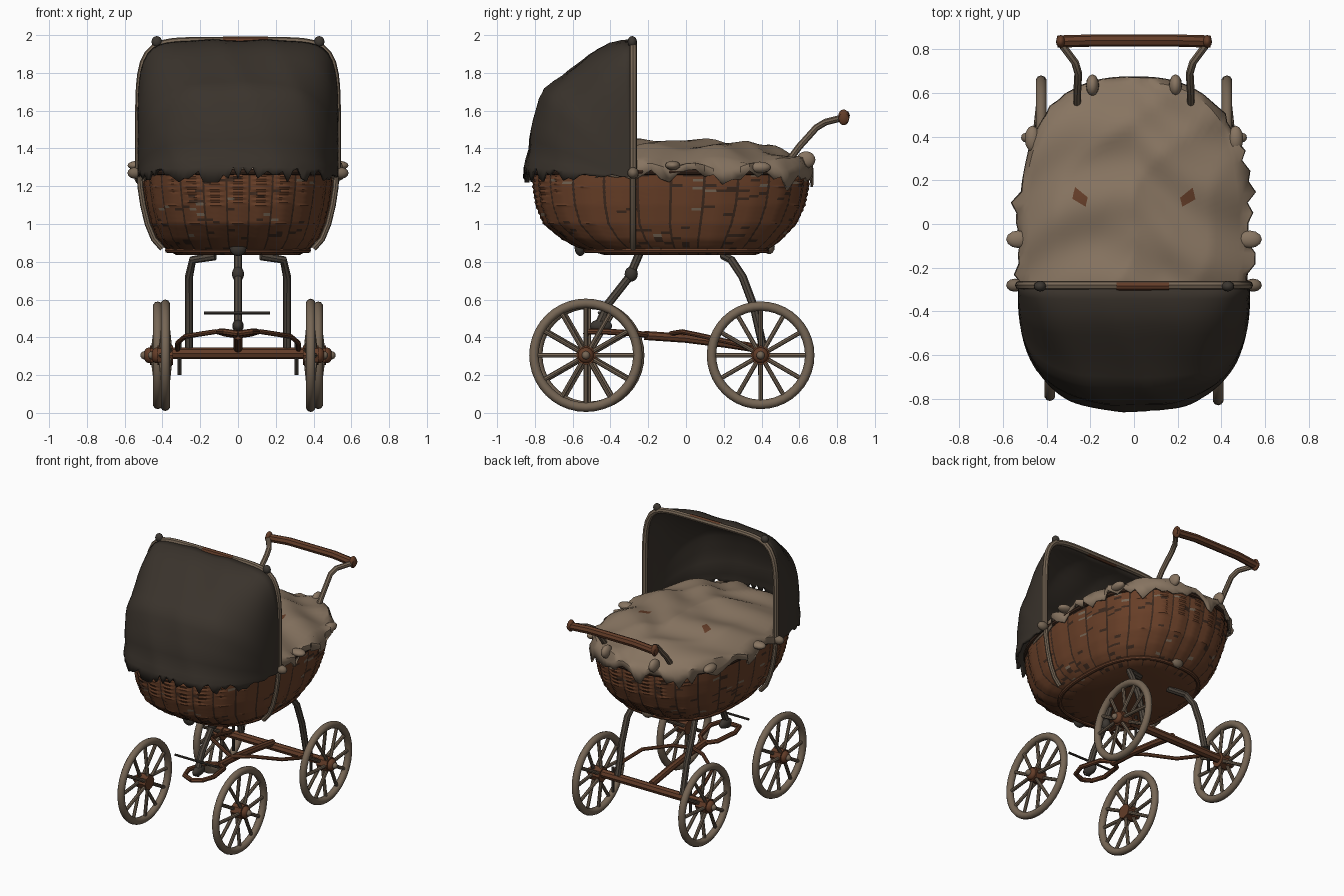
import bpy, bmesh, random
from math import sin, cos, pi, radians
from mathutils import Vector

random.seed(4)
cube = bpy.data.objects.get("Cube")
if cube:
    bpy.data.objects.remove(cube)


def material(name, r, g, b):
    m = bpy.data.materials.new(name)
    m.use_nodes = True
    m.diffuse_color = (r, g, b, 1)
    bsdf = m.node_tree.nodes["Principled BSDF"]
    bsdf.inputs["Base Color"].default_value = (r, g, b, 1)
    bsdf.inputs["Roughness"].default_value = 0.9
    return m


WICKER = material("brown wicker", .14, .05, .021)
GAP = material("dark wicker gap", .045, .022, .013)
HOOD = material("charcoal cloth", .042, .033, .025)
CLOTH = material("beige cloth", .245, .177, .12)
RUST = material("rust", .125, .046, .021)
METAL = material("worn taupe paint", .18, .132, .09)
GRIME = material("grimy paint", .08, .065, .05)
IRON = material("dark iron", .045, .038, .031)


def lerp(keys, x):
    """Interpolate rows of (position, values...) at x."""
    for a, b in zip(keys, keys[1:]):
        if x <= b[0]:
            break
    t = (x - a[0]) / (b[0] - a[0])
    return [p + (q - p) * t for p, q in zip(a[1:], b[1:])]


def finish(ob, mats, angle=40):
    for m in mats:
        ob.data.materials.append(m)
    bpy.ops.object.select_all(action='DESELECT')
    ob.select_set(True)
    bpy.context.view_layer.objects.active = ob
    if ob.type == 'CURVE':
        bpy.ops.object.convert(target='MESH')
    bpy.ops.object.shade_smooth_by_angle(angle=radians(angle))
    return ob


def skin(name, rows, mats, closed=True, rule=None, cap=False, thick=0):
    """Loft a surface through rows of points."""
    bm = bmesh.new()
    grid = [[bm.verts.new(p) for p in row] for row in rows]
    n = len(rows[0])
    for i in range(len(rows) - 1):
        for j in range(n if closed else n - 1):
            k = (j + 1) % n
            f = bm.faces.new((grid[i][j], grid[i][k], grid[i + 1][k], grid[i + 1][j]))
            if rule:
                f.material_index = rule(i, j, f.calc_center_median())
    if cap:
        bm.faces.new(grid[-1])
    bmesh.ops.remove_doubles(bm, verts=bm.verts, dist=.0005)
    bmesh.ops.recalc_face_normals(bm, faces=bm.faces)
    me = bpy.data.meshes.new(name)
    bm.to_mesh(me)
    bm.free()
    ob = bpy.data.objects.new(name, me)
    bpy.context.collection.objects.link(ob)
    if thick:
        mod = ob.modifiers.new("thickness", 'SOLIDIFY')
        mod.thickness = thick
        mod.offset = 0
    return finish(ob, mats)


def tube(name, paths, radius, mat, cyclic=False):
    cu = bpy.data.curves.new(name, 'CURVE')
    cu.dimensions = '3D'
    cu.bevel_depth = radius
    cu.bevel_resolution = 2
    cu.use_fill_caps = True
    for pts in paths:
        sp = cu.splines.new('POLY')
        sp.points.add(len(pts) - 1)
        for p, co in zip(sp.points, pts):
            p.co = (*co, 1)
        sp.use_cyclic_u = cyclic
    ob = bpy.data.objects.new(name, cu)
    bpy.context.collection.objects.link(ob)
    return finish(ob, [mat])


def ball(name, loc, scale, mat):
    bpy.ops.mesh.primitive_uv_sphere_add(segments=12, ring_count=8, radius=1, location=loc)
    ob = bpy.context.object
    ob.name = name
    ob.scale = scale
    return finish(ob, [mat])


def oval(a, hx, y0, y1, n=2.6):
    """Point of a squarish oval between y0 and y1."""
    c, s = cos(a), sin(a)
    r = (abs(c) ** n + abs(s) ** n) ** (-1 / n)
    return hx * r * c, (y0 + y1) / 2 + (y1 - y0) / 2 * r * s


# Basket: bulging staves with dark seams and broken weave
BODY = [(.835, .32, -.42, .36), (.87, .38, -.56, .44), (.92, .425, -.65, .5),
        (1.0, .458, -.745, .575), (1.1, .482, -.785, .62), (1.2, .497, -.80, .64),
        (1.28, .50, -.80, .645)]
STAVES, ROWS = 26, 32
rows = []
for i in range(ROWS + 1):
    z = 1.28 - .445 * i / ROWS
    hx, y0, y1 = lerp(BODY, z)
    row = []
    for s in range(STAVES):
        for f in (.04, .35, .65, .96):
            grow = 1 + .02 * sin(pi * f) + (.004 if (i + s) % 2 else -.004)
            x, y = oval((s + f) / STAVES * 2 * pi, hx * grow, y0, y1)
            row.append((x, (y + .07) * grow - .07, z))
    rows.append(row)


def weave(i, j, c):
    chance = random.random()
    return 1 if j % 4 == 3 or chance < .06 else 2 if chance > .985 else 0


skin("wicker_basket", rows, [WICKER, GAP, METAL], rule=weave, cap=True)
ANGLES = [i / 48 * 2 * pi for i in range(48)]
for name, z, r, mat in (("basket_rim", 1.275, .015, GAP), ("bottom_rail", .86, .014, RUST)):
    hx, y0, y1 = lerp(BODY, z)
    tube(name, [[(*oval(a, hx + .01, y0 - .01, y1 + .01), z) for a in ANGLES]], r, mat, True)

# Blanket: wrinkled dome with a ragged hanging edge and two worn holes
N = 96
rag = [random.random() for _ in range(N)]
rows = []
for r in [k / 24 for k in range(25)] + [1.03, 1.035]:
    row = []
    for j in range(N):
        x, y = oval(j / N * 2 * pi, .5 * r, -.05 - .68 * r, -.05 + .695 * r)
        z = 1.325 + .1 * (1 - min(r, 1) ** 3)
        z += .016 * sin(8 * abs(x) + 17 * y + 2 * sin(5 * x)) * min(1, 3 * r)
        z += .012 * (1 - abs(sin(9 * x - 6 * y + sin(7 * y))))
        if r > 1:
            side = abs(x) / .5 if y > -.25 else 0
            x *= 1 + .1 * side ** 3 * rag[j] ** 3
            z = 1.30 + .02 * sin(j * .9)
            if r > 1.031:
                z -= .03 + (.08 if y > .4 else .05) * rag[j - 1] ** 2
        row.append((x, y, z))
    rows.append(row)
skin("blanket", rows, [CLOTH, RUST], thick=.012,
     rule=lambda i, j, c: 1 if abs(abs(c.x) - .245) < .025 and abs(c.y - .12) < .035 else 0)
for s in (1, -1):
    ball("blanket_knot", (s * .53, -.07, 1.31), (.055, .04, .025), CLOTH)
    ball("blanket_corner", (s * .19, .635, 1.34), (.03, .05, .045), CLOTH)
    ball("blanket_tuck", (s * .465, .39, 1.30), (.035, .06, .03), CLOTH)

# Hood: a fan of arches turning about the side hinges
FAN = [(90, .72, 7), (100, .71, 5), (115, .66, 3.8), (125, .645, 3.3),
       (136, .655, 3), (146, .615, 2.8), (165, .565, 2.6), (180, .575, 2.6), (200, .6, 2.6)]


def arch(deg, columns=64, ragged=False, ripple=.012):
    r, n = lerp(FAN, deg)
    pts = []
    for k in range(columns + 1):
        t = pi * k / columns
        c, s = cos(t), max(sin(t), 0)
        # even spacing round the squared arch
        q = (abs(c) ** n + s ** n) ** (-1 / n)
        turn = deg + (random.choice((-3, -1, 1, 3, 5)) if ragged else 0)
        h = r * s * q * (1 + ripple * (.5 - abs(sin(k * .3 + deg * .05))))
        a = radians(turn)
        pts.append((.525 * c * q, -.28 + h * cos(a), 1.25 + h * sin(a)))
    return pts


rows = [arch(d) for d in range(90, 176, 5)] + [arch(178, ragged=True)]
skin("hood", rows, [HOOD], closed=False, thick=.014)
tube("hood_front_hoop", [arch(90, 48, ripple=0)], .02, METAL)
tube("hoop_rust_patch", [[(-.08, -.283, 1.97), (.16, -.283, 1.97)]], .0215, RUST)

# Side straps, hinges, hoop finials and handle arms
for s in (1, -1):
    strap = [(s * (lerp(BODY, z)[0] + .02), -.28, z) for z in (1.27, 1.2, 1.1, 1, .92, .87)]
    tube("side_strap", [strap], .016, METAL)
    ball("hinge_knob", (s * .545, -.28, 1.27), (.04, .03, .03), METAL)
    ball("hoop_finial", (s * .43, -.285, 1.965), (.028, .024, .03), IRON)
    tube("handle_arm", [[(s * .26, .54, 1.33), (s * .26, .6, 1.41), (s * .255, .69, 1.51),
                         (s * .27, .74, 1.54), (s * .33, .82, 1.56)]], .018, METAL)
    ball("grip_end", (s * .335, .835, 1.565), (.022, .03, .042), RUST)
tube("handle_grip", [[(-.35, .835, 1.56), (-.18, .84, 1.575), (.18, .84, 1.575),
                      (.35, .835, 1.56)]], .028, RUST)

# Wheels with spokes and hubs; one front wheel sits slightly back
for x, y, radius in ((.385, -.53, .30), (-.385, -.515, .295),
                     (.425, .395, .285), (-.425, .395, .285)):
    c = Vector((x, y, .305))
    out = Vector((1 if x > 0 else -1, 0, 0))
    bpy.ops.mesh.primitive_torus_add(major_segments=40, minor_segments=10, location=c,
                                     rotation=(0, pi / 2, 0), major_radius=radius - .025,
                                     minor_radius=.025)
    rim = bpy.context.object
    rim.name = "wheel_rim"
    finish(rim, [METAL])
    spokes = []
    for k in range(12):
        a = 2 * pi * k / 12
        d = Vector((0, cos(a), sin(a)))
        spokes.append([c + d * .03 + out * .025 * (-1) ** k, c + d * (radius - .03)])
    tube("wheel_spokes", spokes, .012, METAL)
    tube("wheel_hub", [[c - out * .04, c + out * .04]], .052, RUST)
    ball("hub_cap", c + out * .045, (.03, .042, .042), RUST)
    ball("axle_nut", c + out * .07, (.022, .022, .022), METAL)

# Undercarriage: rear axle, centre beam, wishbones and rear struts
tube("rear_axle", [[(-.425, .395, .315), (.425, .395, .315)]], .03, RUST)
tube("centre_beam", [[(0, -.22, .41), (0, 0, .395), (0, .2, .37), (0, .395, .34)]], .024, RUST)
for s in (1, -1):
    tube("front_loop", [[(0, -.2, .41), (s * .07, -.26, .42), (s * .1, -.42, .43),
                         (s * .07, -.51, .43), (0, -.53, .42)]], .016, RUST)
    tube("wishbone", [[(0, -.08, .42), (s * .12, -.02, .43), (s * .28, .1, .405),
                       (s * .32, .25, .37), (s * .32, .395, .33)]], .013, RUST)
    tube("rear_strut", [[(s * .12, .2, .83), (s * .24, .24, .81), (s * .26, .3, .72),
                         (s * .26, .36, .56), (s * .26, .41, .34)]], .022, GRIME)
    tube("bolt_pin", [[(s * .31, .39, .2), (s * .31, .39, .38)]], .01, IRON)

# Steering column at the front
tube("front_column", [[(0, -.24, .86), (0, -.30, .72), (0, -.41, .58), (0, -.48, .43)]],
     .022, GRIME)
tube("cross_rod", [[(-.18, -.46, .53), (.17, -.46, .53)]], .008, IRON)
ball("column_collar", (0, -.29, .735), (.032, .035, .04), IRON)
ball("fork_block", (0, -.45, .46), (.03, .06, .035), IRON)
ball("front_clamp", (0, -.56, .875), (.045, .03, .045), IRON)
ball("rear_clamp", (0, .44, .88), (.045, .03, .04), METAL)
